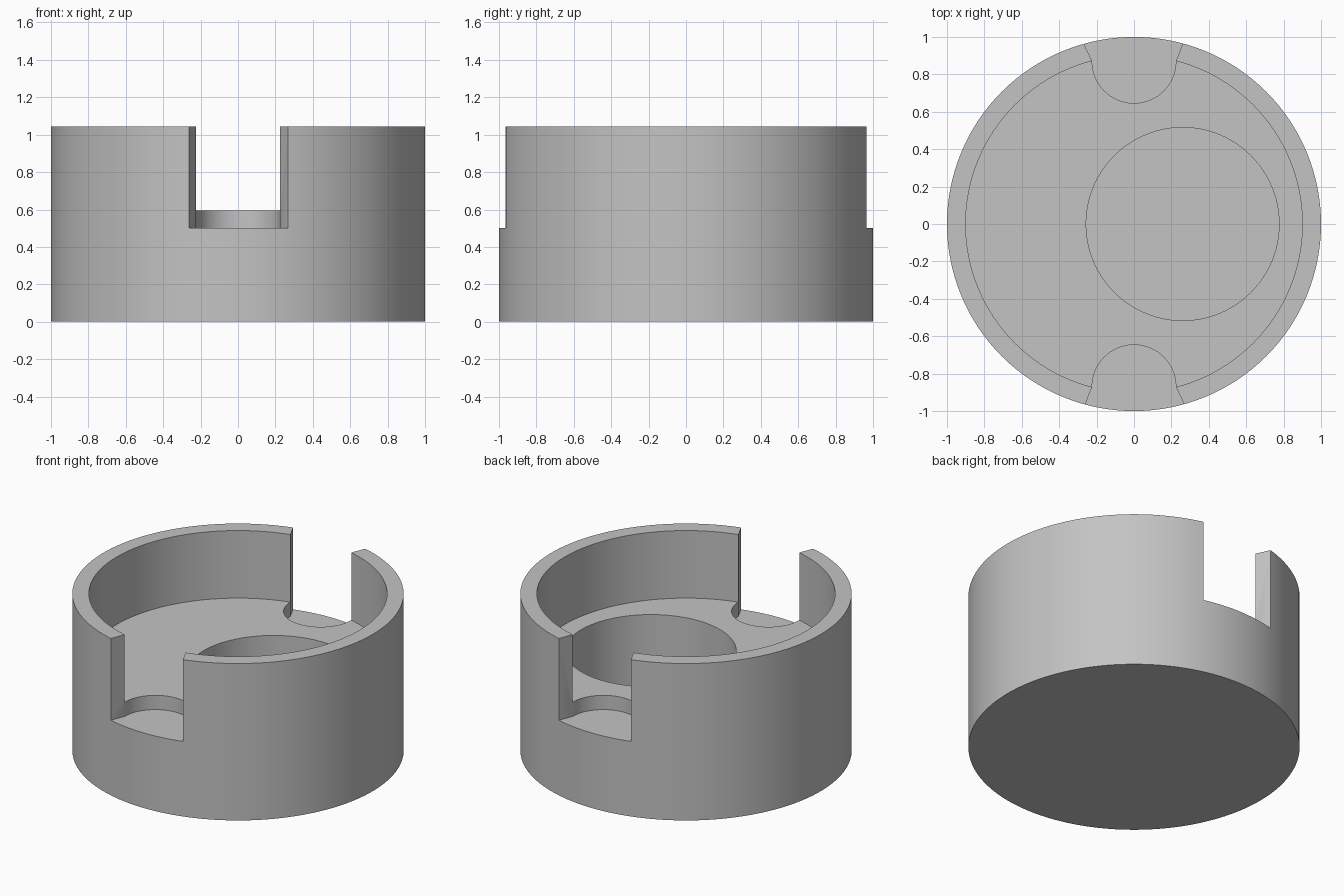
import bpy, bmesh
from math import sin, cos, pi, radians

old = bpy.data.objects.get("Cube")
if old:
    bpy.data.objects.remove(old, do_unlink=True)

grey = bpy.data.materials.new("plain grey")
grey.use_nodes = True
color = (0.55, 0.55, 0.55, 1)
grey.diffuse_color = color
grey.node_tree.nodes["Principled BSDF"].inputs["Base Color"].default_value = color


def arc(x, y, r, start, end, steps):
    """Points along an arc, both ends included."""
    angles = [start + (end - start) * i / steps for i in range(steps + 1)]
    return [(x + r * cos(a), y + r * sin(a)) for a in angles]


def circle(x, y, r, steps):
    return arc(x, y, r, 0, 2 * pi, steps)[:-1]


def prism(name, outline, bottom, top):
    """Upright solid with the given anticlockwise outline."""
    bm = bmesh.new()
    face = bm.faces.new([bm.verts.new((x, y, bottom)) for x, y in outline])
    raised = bmesh.ops.extrude_face_region(bm, geom=[face])["geom"]
    verts = [v for v in raised if isinstance(v, bmesh.types.BMVert)]
    bmesh.ops.translate(bm, vec=(0, 0, top - bottom), verts=verts)
    bmesh.ops.recalc_face_normals(bm, faces=bm.faces)
    mesh = bpy.data.meshes.new(name)
    bm.to_mesh(mesh)
    bm.free()
    mesh.materials.append(grey)
    obj = bpy.data.objects.new(name, mesh)
    bpy.context.collection.objects.link(obj)
    return obj


HEIGHT, FLOOR, NOTCH, WELL, ABOVE = 1.045, 0.595, 0.5, 0.1, 1.3

# Round cup body
body = prism("cup_body", circle(0, 0, 1, 128), 0, HEIGHT)

# Wide recess and the deep offset well in its floor
cutters = [
    prism("recess_cutter", circle(0, 0, 0.9, 128), FLOOR, ABOVE),
    prism("well_cutter", circle(0.26, 0, 0.516, 96), WELL, ABOVE),
]

# Flared finger notches, front and back, each with a rounded inner end
notch = arc(0, 0.87, 0.224, pi, 2 * pi, 32) + [(0.305, 1.08), (-0.323, 1.08)]
for name, side in (("back_notch_cutter", 1), ("front_notch_cutter", -1)):
    outline = [(x * side, y * side) for x, y in notch]
    cutters.append(prism(name, outline, NOTCH, ABOVE))

# Carve the body and remove the cutters
bpy.context.view_layer.objects.active = body
for cutter in cutters:
    cutter.hide_render = True
    cut = body.modifiers.new(cutter.name, "BOOLEAN")
    cut.operation = "DIFFERENCE"
    cut.solver = "EXACT"
    cut.object = cutter
    bpy.ops.object.modifier_apply(modifier=cut.name)
    bpy.data.objects.remove(cutter, do_unlink=True)

# Smooth curved walls, crisp rims
bpy.ops.object.select_all(action="DESELECT")
body.select_set(True)
bpy.ops.object.shade_smooth_by_angle(angle=radians(30))
